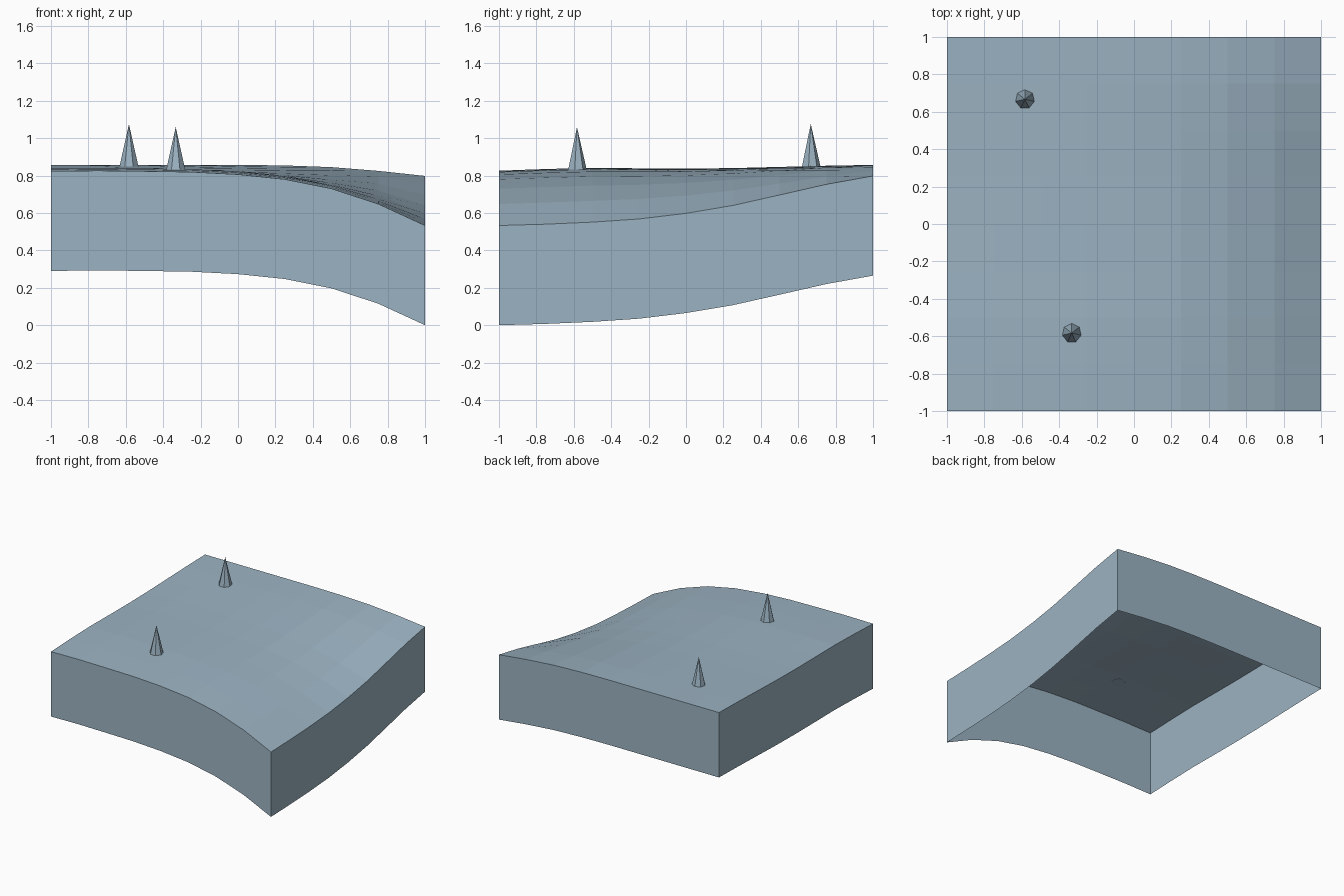
import bpy
import bmesh

cube = bpy.data.objects.get("Cube")
if cube:
    bpy.data.objects.remove(cube, do_unlink=True)

# One slate blue colour throughout
slate = bpy.data.materials.new("slate_blue")
slate.use_nodes = True
colour = (0.33, 0.45, 0.54, 1)
slate.diffuse_color = colour
slate.node_tree.nodes["Principled BSDF"].inputs["Base Color"].default_value = colour

# Edge heights of the ground, sampled at nine even steps
FRONT = [.823, .826, .823, .819, .806, .78, .73, .648, .533]
BACK = [.857, .857, .857, .857, .857, .854, .845, .825, .798]
LEFT = [.533, .54, .551, .568, .598, .64, .696, .753, .798]
RIGHT = [.823, .832, .838, .836, .835, .838, .845, .852, .857]
DEPTH = .533


def sample(profile, t):
    """Linear lookup of a profile for t in -1..1."""
    s = (t + 1) * 4
    i = min(int(s), 7)
    return profile[i] + (profile[i + 1] - profile[i]) * (s - i)


def ground_height(x, y):
    """Blend the front and back profiles so that all four edges match."""
    west = sample(RIGHT, y)
    front_drop = FRONT[-1] - FRONT[0]
    back_drop = BACK[-1] - BACK[0]
    blend = (sample(LEFT, y) - west - front_drop) / (back_drop - front_drop)
    return (west + (1 - blend) * (sample(FRONT, x) - FRONT[0])
            + blend * (sample(BACK, x) - BACK[0]))


def finish(name, bm):
    mesh = bpy.data.meshes.new(name)
    bm.to_mesh(mesh)
    bm.free()
    mesh.materials.append(slate)
    obj = bpy.data.objects.new(name, mesh)
    bpy.context.collection.objects.link(obj)
    return obj


# Ground: curved sheet with a skirt hanging from its rim, open below
bm = bmesh.new()
bmesh.ops.create_grid(bm, x_segments=8, y_segments=8, size=1)
for v in bm.verts:
    v.co.z = ground_height(v.co.x, v.co.y)
rim = [e for e in bm.edges if e.is_boundary]
skirt = bmesh.ops.extrude_edge_only(bm, edges=rim)["geom"]
for v in skirt:
    if isinstance(v, bmesh.types.BMVert):
        v.co.z -= DEPTH
bm.normal_update()
for f in bm.faces:
    n, c = f.normal, f.calc_center_median()
    outward = n.z if abs(n.z) > .5 else n.x * c.x + n.y * c.y
    if outward < 0:
        f.normal_flip()
finish("ground", bm)

# Spikes: seven-sided cones standing on the ground
for name, x, y in (("back_spike", -.583, .667), ("front_spike", -.333, -.583)):
    bm = bmesh.new()
    bmesh.ops.create_cone(bm, cap_ends=True, segments=7,
                          radius1=.052, radius2=0, depth=.228)
    bmesh.ops.remove_doubles(bm, verts=bm.verts, dist=.0001)
    bmesh.ops.translate(bm, verts=bm.verts, vec=(0, 0, .114))
    spike = finish(name, bm)
    spike.location = (x, y, ground_height(x, y) - .002)
